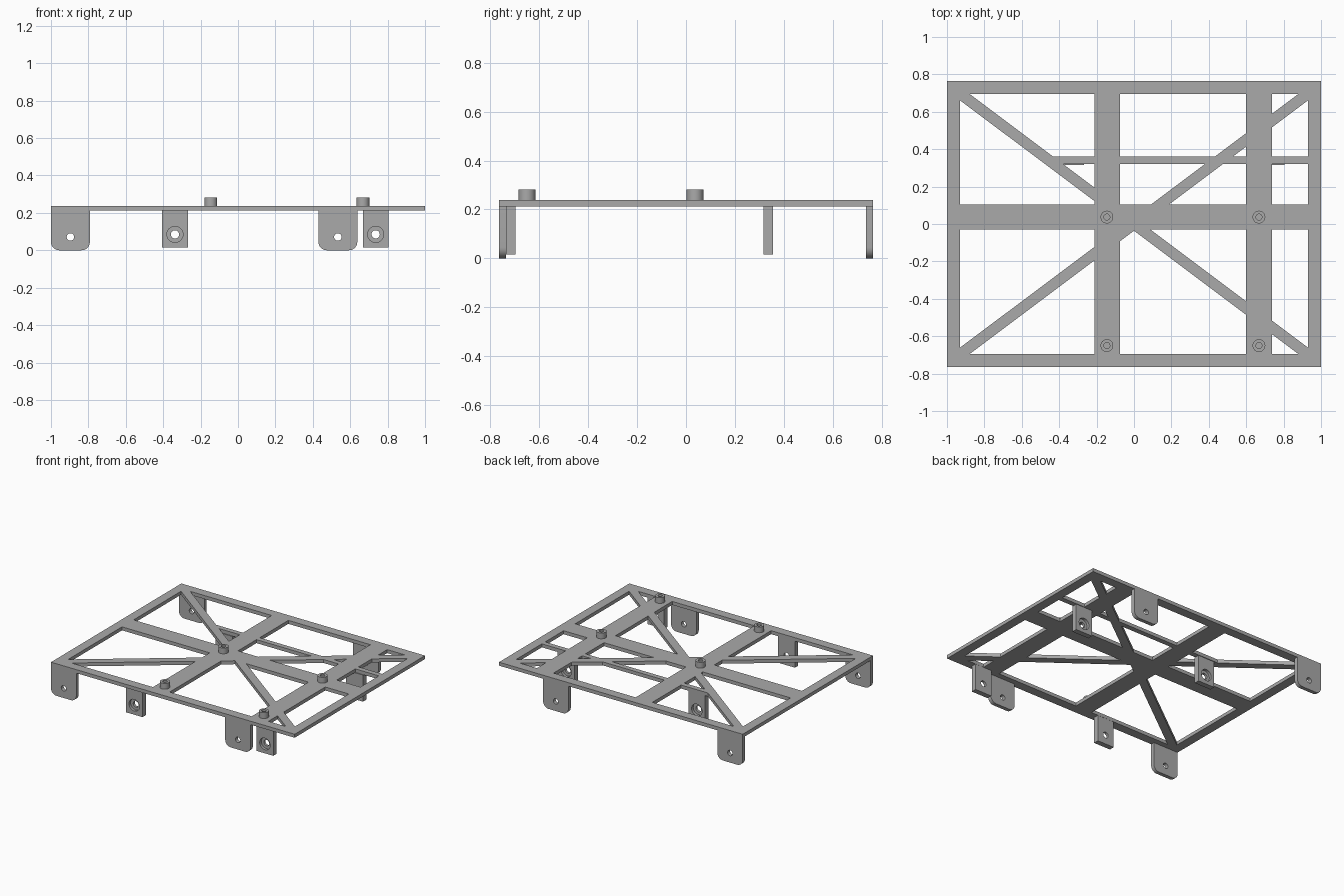
import bpy, bmesh, math
from mathutils import Matrix, Vector

cube = bpy.data.objects.get("Cube")
if cube:
    bpy.data.objects.remove(cube, do_unlink=True)

HX, HY = 1.0, 0.764          # half size of the plate
Z0, Z1 = 0.212, 0.238        # underside and top of the plate
BOSS_TOP = 0.281

grey = bpy.data.materials.new("plain grey")
grey.use_nodes = True
grey.diffuse_color = (0.40, 0.40, 0.40, 1)
grey.node_tree.nodes["Principled BSDF"].inputs["Base Color"].default_value = (0.40, 0.40, 0.40, 1)


def make(name, bm):
    bmesh.ops.recalc_face_normals(bm, faces=bm.faces)
    mesh = bpy.data.meshes.new(name)
    bm.to_mesh(mesh)
    bm.free()
    mesh.materials.append(grey)
    obj = bpy.data.objects.new(name, mesh)
    bpy.context.collection.objects.link(obj)
    return obj


def prism(name, points, direction):
    """Extrude a closed outline along a direction."""
    bm = bmesh.new()
    face = bm.faces.new([bm.verts.new(p) for p in points])
    top = bmesh.ops.extrude_face_region(bm, geom=[face])["geom"]
    bmesh.ops.translate(bm, vec=direction,
                        verts=[v for v in top if isinstance(v, bmesh.types.BMVert)])
    return make(name, bm)


def cylinder(name, centre, radius, depth, along_y=False):
    bm = bmesh.new()
    matrix = Matrix.Translation(centre)
    if along_y:
        matrix = matrix @ Matrix.Rotation(math.pi / 2, 4, "X")
    bmesh.ops.create_cone(bm, cap_ends=True, segments=40, radius1=radius,
                          radius2=radius, depth=depth, matrix=matrix)
    return make(name, bm)


def select_only(obj):
    bpy.ops.object.select_all(action="DESELECT")
    obj.select_set(True)
    bpy.context.view_layer.objects.active = obj


def combine(obj, other, operation):
    """Apply a boolean and drop the helper."""
    mod = obj.modifiers.new("boolean", "BOOLEAN")
    mod.operation, mod.solver, mod.object = operation, "EXACT", other
    select_only(obj)
    bpy.ops.object.modifier_apply(modifier=mod.name)
    bpy.data.objects.remove(other, do_unlink=True)


def smooth(obj):
    select_only(obj)
    bpy.ops.object.shade_smooth_by_angle(angle=math.radians(30))


def bar(x0, x1, y0, y1):
    return prism("bar", [(x0, y0, Z0), (x1, y0, Z0), (x1, y1, Z0), (x0, y1, Z0)],
                 (0, 0, Z1 - Z0))


def diagonal(a, b, half_width):
    a, b = Vector((*a, Z0)), Vector((*b, Z0))
    d = (b - a).normalized()
    side = Vector((-d.y, d.x, 0)) * half_width
    return prism("bar", [a - side, b - side, b + side, a + side], (0, 0, Z1 - Z0))


# Plate: outer frame, cross bars, thin bar and two long diagonals
frame = bar(-HX, HX, -HY, HY)
combine(frame, prism("opening", [(sx * 0.931, sy * 0.696, Z0 - 0.1) for sx, sy in
                                 ((-1, -1), (1, -1), (1, 1), (-1, 1))], (0, 0, 0.3)),
        "DIFFERENCE")
frame.name = "frame_plate"
for piece in (bar(-0.95, 0.95, -0.03, 0.105),
              bar(-0.211, -0.074, -0.72, 0.72),
              bar(0.6, 0.737, -0.72, 0.72),
              bar(-0.45, 0.95, 0.322, 0.36),
              diagonal((-0.955, 0.716), (0.955, -0.716), 0.029),
              diagonal((-0.955, -0.716), (0.955, 0.716), 0.029)):
    combine(frame, piece, "UNION")

# Standoffs with blind screw holes
for label, x in (("right", -0.145), ("left", 0.668)):
    for row, y in (("front", -0.65), ("middle", 0.037)):
        boss = cylinder(f"{row}_{label}_standoff", (x, y, (Z1 + BOSS_TOP) / 2),
                        0.034, BOSS_TOP - Z1)
        combine(boss, cylinder("drill", (x, y, BOSS_TOP), 0.016, 0.07), "DIFFERENCE")
        smooth(boss)

# Large mounting tabs with rounded lower corners, front and back
R = 0.045
for label, x0 in (("right", -1.0), ("left", 0.43)):
    x1 = x0 + 0.208
    for row, y in (("front", -HY), ("back", HY - 0.028)):
        outline = [(x1, y, Z0), (x0, y, Z0)]
        for cx, start in ((x0 + R, math.pi), (x1 - R, 1.5 * math.pi)):
            for i in range(9):
                a = start + i * math.pi / 16
                outline.append((cx + R * math.cos(a), y, R + R * math.sin(a)))
        tab = prism(f"{row}_{label}_mounting_tab", outline, (0, 0.028, 0))
        combine(tab, cylinder("drill", ((x0 + x1) / 2, y, 0.071), 0.02, 0.2, True),
                "DIFFERENCE")
        smooth(tab)

# Small square tabs with counterbored holes, bore facing outward
for label, x in (("right", -0.337), ("left", 0.736)):
    for row, y0, y1, bore in (("front", -0.736, -0.697, -0.736),
                              ("rear", 0.316, 0.355, 0.355)):
        tab = prism(f"{row}_{label}_bolt_tab",
                    [(x - 0.069, y0, 0.015), (x + 0.069, y0, 0.015),
                     (x + 0.069, y0, Z0), (x - 0.069, y0, Z0)], (0, y1 - y0, 0))
        for radius, depth in ((0.043, 0.04), (0.022, 0.2)):
            combine(tab, cylinder("drill", (x, bore, 0.085), radius, depth, True),
                    "DIFFERENCE")
        smooth(tab)
